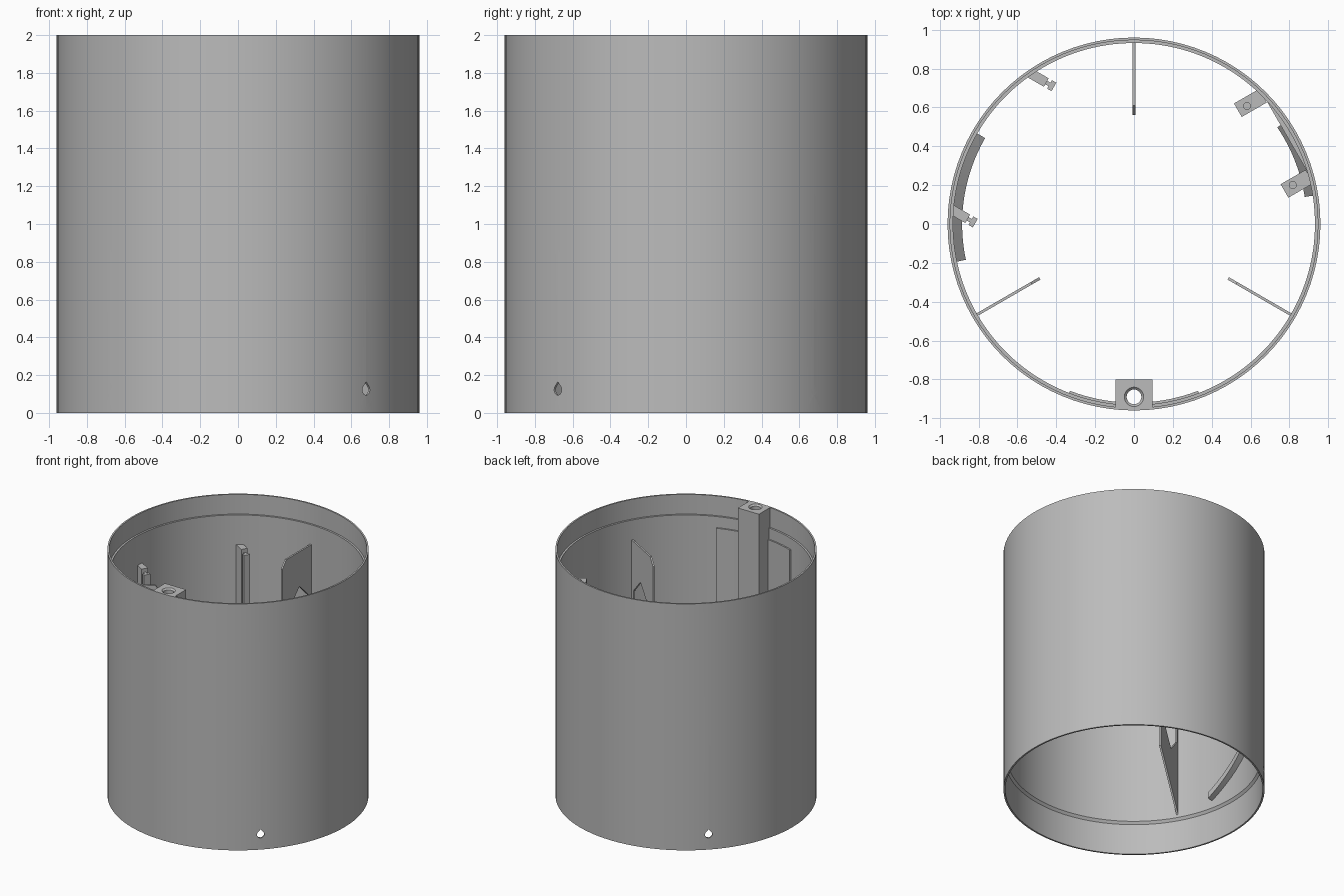
import bpy, bmesh, math
from mathutils import Matrix

if "Cube" in bpy.data.objects:
    bpy.data.objects.remove(bpy.data.objects["Cube"])

grey = bpy.data.materials.new("plain grey")
grey.use_nodes = True
COLOUR = (0.5, 0.5, 0.5, 1)
grey.diffuse_color = COLOUR
grey.node_tree.nodes["Principled BSDF"].inputs["Base Color"].default_value = COLOUR


def finish(name, bm):
    bmesh.ops.recalc_face_normals(bm, faces=bm.faces)
    mesh = bpy.data.meshes.new(name)
    bm.to_mesh(mesh)
    bm.free()
    mesh.materials.append(grey)
    obj = bpy.data.objects.new(name, mesh)
    bpy.context.collection.objects.link(obj)
    return obj


def prism(name, outline, width, angle, offset=0):
    """Extrude a (radius, height) outline sideways, then turn it about z."""
    bm = bmesh.new()
    face = bm.faces.new([bm.verts.new((r, offset - width / 2, z)) for r, z in outline])
    new = bmesh.ops.extrude_face_region(bm, geom=[face])["geom"]
    bmesh.ops.translate(bm, vec=(0, width, 0),
                        verts=[v for v in new if isinstance(v, bmesh.types.BMVert)])
    bm.transform(Matrix.Rotation(math.radians(angle), 4, "Z"))
    return finish(name, bm)


def lathe(name, profile, steps, centre=(0, 0)):
    """Revolve a closed (radius, height) profile."""
    bm = bmesh.new()
    rings = []
    for i in range(steps):
        a = math.tau * i / steps
        rings.append([bm.verts.new((centre[0] + r * math.cos(a),
                                    centre[1] + r * math.sin(a), z)) for r, z in profile])
    n = len(profile)
    for i in range(steps):
        p, q = rings[i], rings[(i + 1) % steps]
        for j in range(n):
            k = (j + 1) % n
            bm.faces.new((p[j], q[j], q[k], p[k]))
    bmesh.ops.remove_doubles(bm, verts=bm.verts, dist=1e-5)
    return finish(name, bm)


def arc_band(name, start, end, r_in, r_out, z_start, z_end, height, steps=16):
    """Curved bar against the wall, level or climbing."""
    bm = bmesh.new()
    rows = []
    for i in range(steps + 1):
        t = i / steps
        a = math.radians(start + (end - start) * t)
        z = z_start + (z_end - z_start) * t
        rows.append([bm.verts.new((r * math.cos(a), r * math.sin(a), h)) for r, h in
                     ((r_in, z), (r_out, z), (r_out, z + height), (r_in, z + height))])
    for p, q in zip(rows, rows[1:]):
        for j in range(4):
            k = (j + 1) % 4
            bm.faces.new((p[j], q[j], q[k], p[k]))
    bm.faces.new(rows[0])
    bm.faces.new(rows[-1])
    return finish(name, bm)


def cut(obj, cutter):
    mod = obj.modifiers.new("cut", "BOOLEAN")
    mod.operation = "DIFFERENCE"
    mod.solver = "EXACT"
    mod.object = cutter
    bpy.context.view_layer.objects.active = obj
    bpy.ops.object.modifier_apply(modifier=mod.name)
    bpy.data.objects.remove(cutter)


def drill(obj, centre, radius, bottom, top, flare=0):
    """Round vertical hole, optionally widened at the top."""
    cut(obj, lathe("drill", [(0, bottom), (radius, bottom), (radius, top - flare),
                             (radius + flare, top), (radius + flare, top + 0.1),
                             (0, top + 0.1)], 24, centre))


# Tube wall with a recessed lip at both ends
shell = lathe("tube_wall", [(0.96, 0), (0.96, 2), (0.947, 2), (0.947, 1.84), (0.932, 1.84),
                            (0.932, 0.27), (0.947, 0.25), (0.947, 0)], 96)

# Four teardrop holes in the lower lip
teardrop = [(0.028 * math.cos(a), 0.122 + 0.028 * math.sin(a))
            for a in [math.radians(135 + 270 * i / 14) for i in range(15)]] + [(0, 0.165)]
for angle in (45, 135):
    cut(shell, prism("teardrop_cutter", teardrop, 2.2, angle))

# Three radial fins with a long pointed opening
fin = [(0.945, 0.28), (0.945, 1.68), (0.61, 1.68), (0.56, 1.62), (0.56, 0.68)]
opening = [(0.78, 0.77), (0.9, 0.89), (0.9, 1.28), (0.78, 1.4), (0.65, 1.27), (0.65, 0.9)]
for i, angle in enumerate((90, 210, 330)):
    plate = prism(f"fin_{i + 1}", fin, 0.014, angle)
    cut(plate, prism("fin_cutter", opening, 0.1, angle))

# Front post with a flared through hole, and the curved pad behind it
post = prism("front_post", [(0.953, 2), (0.8, 2), (0.8, 1.15), (0.953, 1)], 0.19, 270)
drill(post, (0, -0.89), 0.038, 0.9, 2, 0.012)
for side, start, end in (("right", 249, 265), ("left", 275, 291)):
    arc_band(f"{side}_post_pad", start, end, 0.92, 0.94, 1.05, 1.05, 0.7)

# Pair of grooved rails on the right-hand wall
for name, side in (("back_rail", -1), ("front_rail", 1)):
    for part, inner, outer, width, top in (("body", 0.755, 0.855, 0.05, 1.6),
                                           ("web", 0.735, 0.756, 0.02, 1.57),
                                           ("edge", 0.71, 0.736, 0.05, 1.57)):
        foot = 1.5
        prism(f"{name}_{part}", [(outer, foot - outer), (outer, top), (inner, top),
                                 (inner, foot - inner)], width, 150, side * 0.405)

# Pair of drilled brackets on the left-hand wall
for name, side in (("back_bracket", 1), ("front_bracket", -1)):
    block = prism(name, [(0.905, 1.23), (0.905, 1.6), (0.756, 1.6), (0.756, 1.38)],
                  0.08, 30, side * 0.24)
    turn = math.radians(30)
    d, s = 0.808, side * 0.235
    drill(block, (d * math.cos(turn) - s * math.sin(turn),
                  d * math.sin(turn) + s * math.cos(turn)), 0.018, 1.45, 1.6)

# Flat pad between the brackets
prism("flat_pad", [(0.932, 0.9), (0.932, 1.55), (0.908, 1.55), (0.908, 0.93)], 0.4, 30)

# Climbing ledges on the walls
arc_band("right_ledge", 150, 192, 0.885, 0.94, 0.75, 0.33, 0.05)
arc_band("left_ledge", 9, 34, 0.89, 0.94, 0.4, 0.65, 0.05)

# Smooth round walls, keep edges crisp
for obj in bpy.context.scene.objects:
    obj.select_set(obj.type == "MESH")
bpy.context.view_layer.objects.active = shell
bpy.ops.object.shade_smooth_by_angle(angle=math.radians(25))
